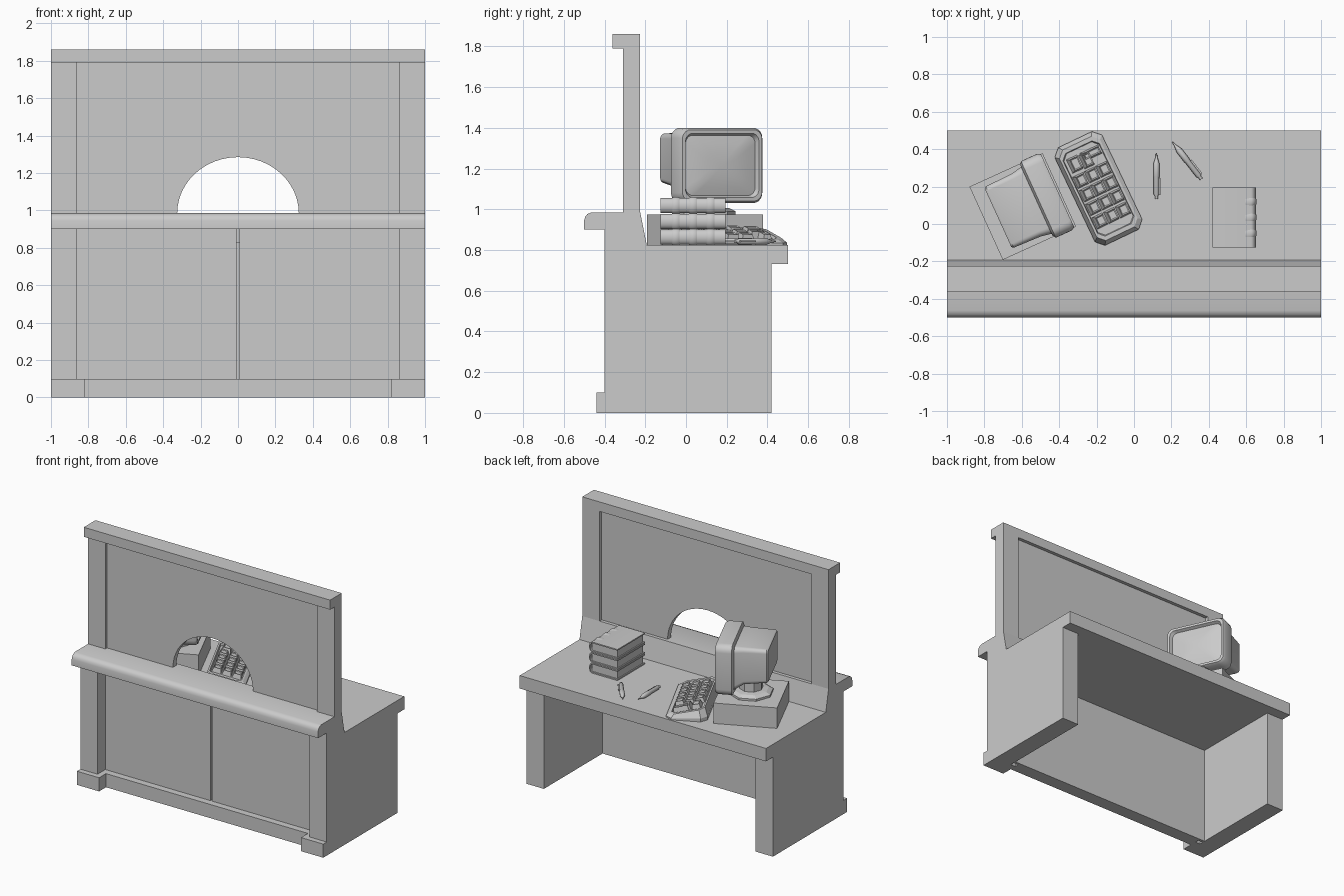
import bpy, bmesh
from math import pi, cos, sin, atan, atan2, radians
from mathutils import Matrix, Vector

if "Cube" in bpy.data.objects:
    bpy.data.objects.remove(bpy.data.objects["Cube"])

I = Matrix.Identity(4)


def loft(name, loops, M=I, smooth=False):
    """Bridge equal-length loops of 3D points and cap both ends."""
    bm = bmesh.new()
    rings = [[bm.verts.new(M @ Vector(p)) for p in lp] for lp in loops]
    for a, b in zip(rings, rings[1:]):
        n = len(a)
        for i in range(n):
            bm.faces.new((a[i], a[(i + 1) % n], b[(i + 1) % n], b[i]))
    bm.faces.new(rings[0][::-1])
    bm.faces.new(rings[-1])
    bmesh.ops.recalc_face_normals(bm, faces=bm.faces)
    me = bpy.data.meshes.new(name)
    bm.to_mesh(me)
    bm.free()
    ob = bpy.data.objects.new(name, me)
    bpy.context.collection.objects.link(ob)
    if smooth:
        bpy.ops.object.select_all(action='DESELECT')
        ob.select_set(True)
        bpy.context.view_layer.objects.active = ob
        bpy.ops.object.shade_smooth_by_angle(angle=radians(35))
    return ob


def prism(name, pts, axis, a, b, M=I, smooth=False):
    """Extrude a 2D profile along x (profile y,z) or y (profile x,z)."""
    put = (lambda p, t: (t, p[0], p[1])) if axis == 'x' else (lambda p, t: (p[0], t, p[1]))
    return loft(name, [[put(p, t) for p in pts] for t in (a, b)], M, smooth)


def box(name, x0, x1, y0, y1, z0, z1, M=I):
    return prism(name, [(y0, z0), (y1, z0), (y1, z1), (y0, z1)], 'x', x0, x1, M)


def rrect(hx, hy, r, n=1):
    """Rounded rectangle; n = 1 gives chamfered corners."""
    out = []
    for k, (sx, sy) in enumerate(((1, 1), (-1, 1), (-1, -1), (1, -1))):
        for i in range(n + 1):
            a = pi / 2 * (k + i / n)
            out.append((sx * (hx - r) + r * cos(a), sy * (hy - r) + r * sin(a)))
    return out


# counter sides, base blocks and front panels
for s, side in ((-1, "left"), (1, "right")):
    prism("side_" + side, [(-.40, 0), (.42, 0), (.42, .73), (-.21, .73), (-.21, .9), (-.40, .9)],
          'x', s * .86, s)
    box("base_block_" + side, s * .82, s, -.44, -.31, 0, .10)
    box("front_panel_" + side, s * .0075, s * .86, -.31, -.28, .10, .90)
    box("wall_post_" + side, s * .86, s, -.31, -.225, .985, 1.86)
box("panel_backing", -.86, .86, -.28, -.26, 0, .83)
box("base_strip", -.82, .82, -.36, -.28, 0, .10)

# desktop and rounded service ledge
box("desktop", -1, 1, -.26, .5, .73, .825)
prism("ledge", [(-.5, .9), (-.5, .945), (-.495, .963), (-.484, .977), (-.462, .985), (-.225, .985),
                (-.193, .825), (-.26, .825), (-.26, .9)], 'x', -1, 1, smooth=True)

# wall panel with arched window, header and top trim
arch = [(-.325 * cos(pi * i / 24), .985 + .3 * sin(pi * i / 24)) for i in range(25)]
prism("window_panel", [(-.86, .985)] + arch + [(.86, .985), (.86, 1.79), (-.86, 1.79)],
      'y', -.29, -.25)
box("wall_header", -.86, .86, -.31, -.225, 1.79, 1.86)
box("top_trim", -1, 1, -.36, -.31, 1.79, 1.86)

# computer case, swivel foot and monitor
C = Matrix.Translation((-.595, .093, 0)) @ Matrix.Rotation(radians(24.5), 4, 'Z')
box("computer_case", -.215, .215, -.215, .215, .825, .975, C)


def octagon(r, z):
    return [(r * cos(pi / 4 * (i + .5)), r * sin(pi / 4 * (i + .5)), z) for i in range(8)]


loft("monitor_swivel", [octagon(.15, .975), octagon(.15, .99), octagon(.12, 1.005),
                        octagon(.08, 1.01), octagon(.08, 1.09)], C)


def section(u, hv, hz, r, zc=1.215):
    return [(u, v, zc + z) for v, z in rrect(hv, hz, r, 5)]


loft("monitor_back", [section(-.145, .172, .115, .02, 1.25), section(-.135, .18, .122, .025, 1.25),
                      section(.02, .185, .135, .03, 1.24), section(.10, .2, .165, .04)], C, True)
loft("monitor_screen", [section(.08, .205, .165, .04), section(.092, .225, .185, .05),
                        section(.185, .225, .185, .05), section(.205, .215, .175, .045),
                        section(.205, .198, .158, .04), section(.182, .188, .148, .04),
                        section(.192, .14, .11, .035), section(.199, .08, .06, .03),
                        section(.201, .02, .015, .01)], C, True)

# keyboard: tilted tray with chamfered corners
K = Matrix.Translation((-.19, .19, .825)) @ Matrix.Rotation(radians(25.5), 4, 'Z')
SLOPE = .25


def tray(hu, hv, r, z, tilt=SLOPE):
    return [(u, v, z - tilt * u) for u, v in rrect(hu, hv, r)]


loft("keyboard_body", [tray(.14, .29, .04, 0, 0), tray(.14, .29, .04, .018, .06),
                       tray(.12, .268, .035, .055), tray(.108, .245, .03, .055),
                       tray(.104, .241, .03, .04)], K)
T = K @ Matrix.Translation((0, 0, .04)) @ Matrix.Rotation(atan(SLOPE), 4, 'Y')


def key(name, u, v, hu=.032, hv=.034):
    def ring(d, z):
        return [(u + a * (hu - d), v + b * (hv - d), z)
                for a, b in ((1, 1), (-1, 1), (-1, -1), (1, -1))]
    loft(name, [ring(0, 0), ring(.008, .034), ring(.014, .029)], T)


for r in range(3):
    for c in range(4):
        key(f"key_{r}_{c}", (r - 1) * .07, .08 - .08 * c)
key("key_small", -.06, .172, .032, .04)
key("enter_key_long", .045, .187, .055, .025)
key("enter_key_wide", .008, .165, .03, .04)


# pens
def pen(name, tip, end):
    d = Vector(end) - Vector(tip)
    L = d.length
    P = Matrix.Translation((*tip, .842)) @ Matrix.Rotation(atan2(d.y, d.x), 4, 'Z')
    prof = [(0, .003), (.025, .006), (.05, .014), (.06, .017), (L * .5, .017), (L * .52, .015),
            (L - .025, .015), (L - .015, .009), (L, .009)]
    loft(name, [[(t, r * cos(pi * i / 6), r * sin(pi * i / 6)) for i in range(12)]
                for t, r in prof], P, True)
    box(name + "_clip", L * .55, L - .02, .012, .023, -.004, .004, P)


pen("pen_straight", (.12, .38), (.12, .135))
pen("pen_angled", (.205, .44), (.36, .24))

# stack of three books with rounded, ribbed spines
for k in range(3):
    z, h, t = .826 + .0775 * k, .074, .009
    m = z + h / 2
    B = Matrix.Translation((0, .035, 0))

    def spine(rx, rz):
        return [(.625 + rx * sin(pi * i / 10), m + rz * cos(pi * i / 10)) for i in range(11)]

    prism(f"book_cover_{k}", [(.42, z + h)] + spine(.026, h / 2) + [(.42, z), (.42, z + t)]
          + spine(.017, h / 2 - t)[::-1] + [(.42, z + h - t)], 'y', -.16, .16, B, True)
    box(f"book_pages_{k}", .428, .632, -.15, .15, z + t, z + h - t, B)
    for j in (-1, 0, 1):
        yc = j * .085
        rings = []
        for dy, s in ((-.022, 0), (-.013, .8), (0, 1), (.013, .8), (.022, 0)):
            pts = [(.58, m + h / 2 - .002)] + spine(.024 + .007 * s, h / 2 - .001 + .006 * s) \
                + [(.58, m - h / 2 + .002)]
            rings.append([(x, yc + dy, zz) for x, zz in pts])
        loft(f"book_rib_{k}_{j + 1}", rings, B, True)
